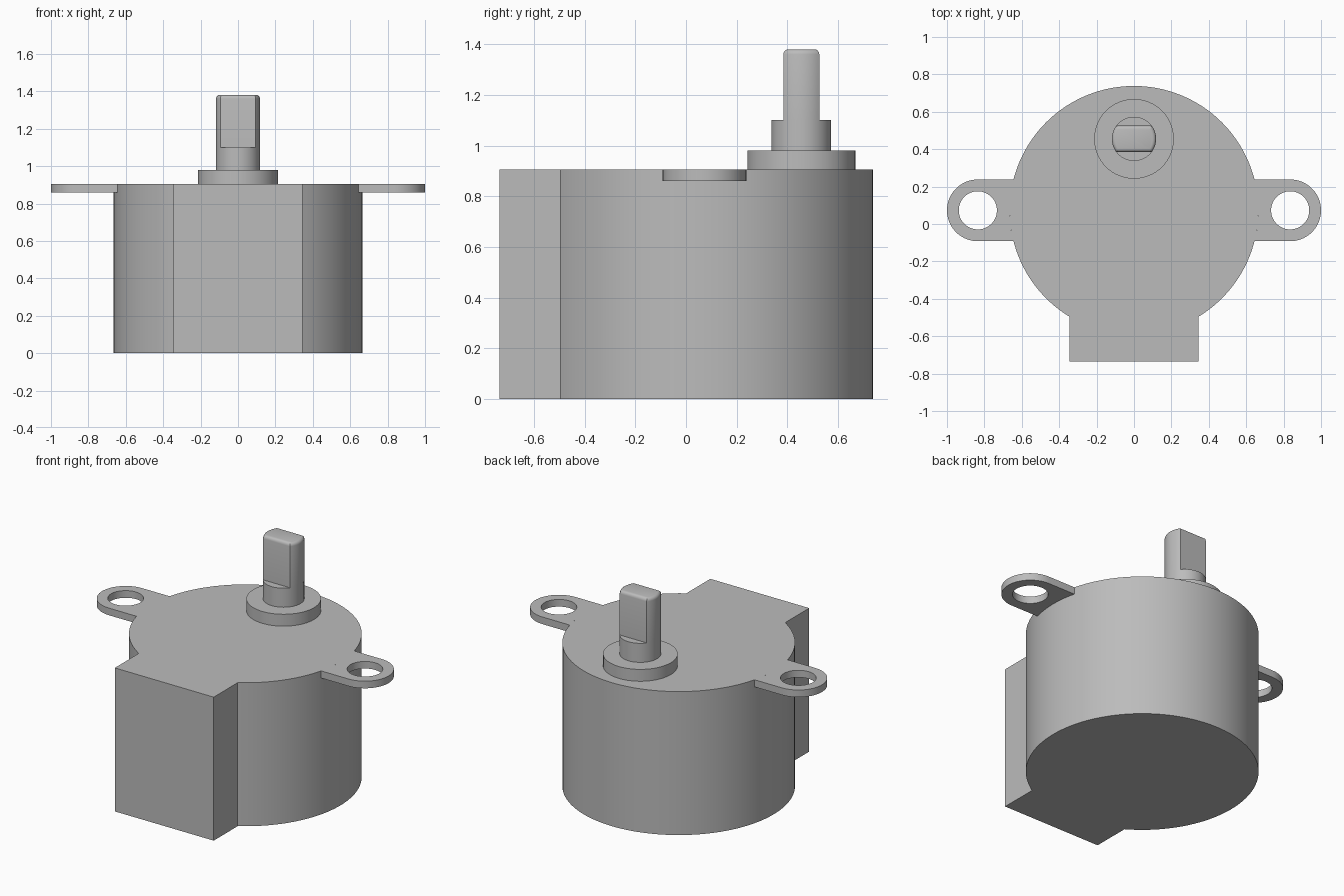
import bpy, bmesh
from math import sin, cos, asin, pi, tau

cube = bpy.data.objects.get("Cube")
if cube:
    bpy.data.objects.remove(cube)

grey = bpy.data.materials.new("brushed grey metal")
grey.use_nodes = True
grey.diffuse_color = (0.5, 0.5, 0.5, 1)
grey.node_tree.nodes["Principled BSDF"].inputs["Base Color"].default_value = (0.5, 0.5, 0.5, 1)

BODY_R, BODY_Y, BODY_TOP = 0.665, 0.073, 0.905
SHAFT_Y = 0.455


def arc(cx, cy, r, start, end, n):
    """Points along an arc, both ends included."""
    angles = [start + (end - start) * i / n for i in range(n + 1)]
    return [(cx + r * cos(a), cy + r * sin(a)) for a in angles]


def circle(cx, cy, r, n=64):
    return arc(cx, cy, r, 0, tau, n)[:-1]


def prism(name, loops, z0, z1, top_bevel=0):
    """Extrude an outline, with optional hole loops, from z0 to z1."""
    bm = bmesh.new()
    for loop in loops:
        verts = [bm.verts.new((x, y, z0)) for x, y in loop]
        if len(loops) == 1:
            bm.faces.new(verts)
        else:
            for a, b in zip(verts, verts[1:] + verts[:1]):
                bm.edges.new((a, b))
    if len(loops) > 1:
        bmesh.ops.triangle_fill(bm, edges=bm.edges[:], use_beauty=True)
    ext = bmesh.ops.extrude_face_region(bm, geom=bm.faces[:], use_keep_orig=True)
    moved = [g for g in ext["geom"] if isinstance(g, bmesh.types.BMVert)]
    bmesh.ops.translate(bm, verts=moved, vec=(0, 0, z1 - z0))
    bmesh.ops.recalc_face_normals(bm, faces=bm.faces[:])
    if top_bevel:
        rim = [e for e in bm.edges if all(v.co.z > z1 - 1e-4 for v in e.verts)]
        bmesh.ops.bevel(bm, geom=rim, offset=top_bevel, segments=4,
                        profile=0.5, affect='EDGES')
    mesh = bpy.data.meshes.new(name)
    bm.to_mesh(mesh)
    bm.free()
    mesh.materials.append(grey)
    obj = bpy.data.objects.new(name, mesh)
    bpy.context.collection.objects.link(obj)
    bpy.ops.object.select_all(action='DESELECT')
    obj.select_set(True)
    bpy.context.view_layer.objects.active = obj
    bpy.ops.object.shade_smooth_by_angle(angle=pi / 6)
    return obj


# Round can with the square terminal housing at the front
half_w, front_y = 0.345, -0.735
notch = asin(half_w / BODY_R)
outline = arc(0, BODY_Y, BODY_R, -pi / 2 + notch, 3 * pi / 2 - notch, 112)
outline += [(-half_w, front_y), (half_w, front_y)]
prism("motor_body", [outline], 0, BODY_TOP)

# Mounting ears: rounded tab with a screw hole, root following the can
EAR_R, EAR_X = 0.165, 0.835
root = asin(EAR_R / BODY_R)
ear = arc(EAR_X, BODY_Y, EAR_R, -pi / 2, pi / 2, 32)
ear += arc(0, BODY_Y, BODY_R, root, -root, 12)
hole = circle(EAR_X, BODY_Y, 0.102, 48)
for side, name in ((1, "left_mounting_ear"), (-1, "right_mounting_ear")):
    loops = [[(side * x, y) for x, y in loop] for loop in (ear, hole)]
    prism(name, loops, 0.86, BODY_TOP)

# Bearing collar and round lower shaft
prism("bearing_collar", [circle(0, SHAFT_Y, 0.213)], BODY_TOP, 0.98)
SHAFT_R, FLAT = 0.118, 0.071
prism("shaft_base", [circle(0, SHAFT_Y, SHAFT_R)], 0.98, 1.1)

# Upper shaft with two milled flats and a softened tip
a = asin(FLAT / SHAFT_R)
flats = arc(0, SHAFT_Y, SHAFT_R, -a, a, 14) + arc(0, SHAFT_Y, SHAFT_R, pi - a, pi + a, 14)
prism("shaft_flats", [flats], 1.1, 1.38, top_bevel=0.02)
